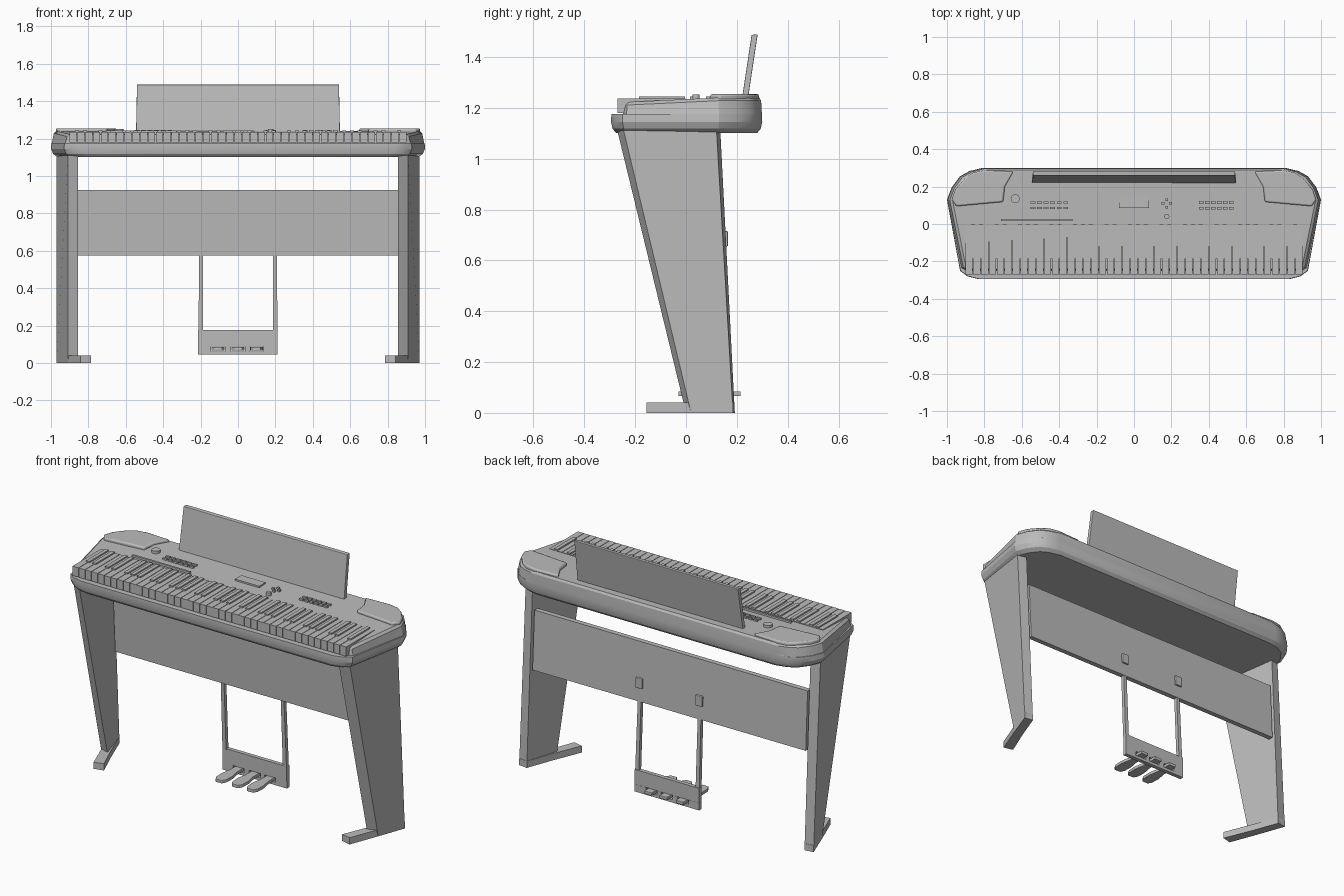
import bpy, bmesh, math
from mathutils import Vector

cube = bpy.data.objects.get("Cube")
if cube:
    bpy.data.objects.remove(cube, do_unlink=True)

grey = bpy.data.materials.new("plain grey")
grey.use_nodes = True
grey.diffuse_color = (0.5, 0.5, 0.5, 1)
grey.node_tree.nodes["Principled BSDF"].inputs["Base Color"].default_value = (0.5, 0.5, 0.5, 1)


def finish(name, bm, bevel=0, smooth=False):
    bmesh.ops.recalc_face_normals(bm, faces=bm.faces)
    mesh = bpy.data.meshes.new(name)
    bm.to_mesh(mesh)
    bm.free()
    mesh.materials.append(grey)
    obj = bpy.data.objects.new(name, mesh)
    bpy.context.collection.objects.link(obj)
    if bevel:
        mod = obj.modifiers.new("soft edges", "BEVEL")
        mod.width, mod.segments = bevel, 2
    if smooth:
        bpy.ops.object.select_all(action="DESELECT")
        obj.select_set(True)
        bpy.context.view_layer.objects.active = obj
        bpy.ops.object.shade_smooth_by_angle(angle=math.radians(25))
    return obj


def loft(bm, rings):
    """Skin a stack of equal-length point rings and cap both ends."""
    loops = [[bm.verts.new(p) for p in ring] for ring in rings]
    for a, b in zip(loops, loops[1:]):
        for i in range(len(a)):
            j = (i + 1) % len(a)
            bm.faces.new((a[i], a[j], b[j], b[i]))
    bm.faces.new(loops[0][::-1])
    bm.faces.new(loops[-1])


def box(bm, x, y, z):
    loft(bm, [[(x[0], y[0], h), (x[1], y[0], h), (x[1], y[1], h), (x[0], y[1], h)] for h in z])


def slab(bm, outline, z0, z1, side=1):
    loft(bm, [[(side * x, y, z) for x, y in outline] for z in (z0, z1)])


def centred(bm, cx, cy, w, d, z0, z1):
    box(bm, (cx - w / 2, cx + w / 2), (cy - d / 2, cy + d / 2), (z0, z1))


# Keyboard case: rounded lower tray, step at the front lip, sloping upper deck
back = [(1.0, 0.13), (0.975, 0.195), (0.93, 0.255), (0.88, 0.283), (0.81, 0.30)]
tray = [(0.83, -0.295), (0.89, -0.28), (0.93, -0.25)] + back
deck = [(0.83, -0.25), (0.9, -0.25), (0.927, -0.235)] + back


def ring(half, sx, sy, height):
    pts = half + [(-x, y) for x, y in reversed(half)]
    return [(x * sx, y * sy, height(y)) for x, y in pts]


def deck_height(y):
    return 1.222 + 0.018 * min(1, max(0, (y + 0.25) / 0.3))


bm = bmesh.new()
loft(bm, [ring(tray, 0.965, 0.93, lambda y: 1.10),
          ring(tray, 0.988, 0.98, lambda y: 1.118),
          ring(tray, 1, 1, lambda y: 1.145),
          ring(tray, 0.998, 0.995, lambda y: 1.175),
          ring(deck, 0.995, 0.995, lambda y: 1.176),
          ring(deck, 0.985, 0.985, lambda y: deck_height(y) - 0.012),
          ring(deck, 0.97, 0.96, deck_height)])
finish("keyboard_case", bm, smooth=True)

# Raised corner covers
cover = [(0.645, 0.28), (0.69, 0.2), (0.7, 0.118), (0.95, 0.095),
         (0.975, 0.13), (0.955, 0.185), (0.905, 0.245), (0.86, 0.275), (0.80, 0.287)]
for side, label in ((1, "left"), (-1, "right")):
    bm = bmesh.new()
    slab(bm, cover, 1.22, 1.254, side)
    finish(label + "_corner_cover", bm, 0.008, True)

# Keys: white keys run from G, black keys skip the B-C and E-F joins
count, start, pitch = 43, -0.903, 0.042
whites, blacks = bmesh.new(), bmesh.new()
for i in range(count):
    x = start + i * pitch
    box(whites, (x + 0.0015, x + pitch - 0.0015), (-0.27, -0.002), (1.18, 1.236))
    if i and i % 7 not in (3, 6):
        centred(blacks, x, -0.094, 0.022, 0.18, 1.22, 1.244)
finish("white_keys", whites)
finish("black_keys", blacks)

# Control panel
bm = bmesh.new()
centred(bm, -0.52, 0.022, 0.38, 0.012, 1.23, 1.244)
for row in (0.085, 0.115):
    for i in range(6):
        centred(bm, -0.54 + i * 0.035, row, 0.026, 0.012, 1.23, 1.245)
        centred(bm, 0.36 + i * 0.032, row, 0.024, 0.014, 1.23, 1.245)
for dx, dy in ((0, 0.02), (0, -0.02), (0.02, 0), (-0.02, 0)):
    centred(bm, 0.175 + dx, 0.11 + dy, 0.014, 0.014, 1.23, 1.245)
finish("panel_buttons", bm)

bm = bmesh.new()
centred(bm, 0, 0.115, 0.16, 0.06, 1.23, 1.243)
finish("display", bm)

for name, x, y, r in (("volume_knob", -0.635, 0.135, 0.024), ("small_knob", 0.175, 0.04, 0.014)):
    bm = bmesh.new()
    circle = [(x + r * math.cos(a * math.tau / 24), y + r * math.sin(a * math.tau / 24))
              for a in range(24)]
    slab(bm, circle, 1.23, 1.252)
    finish(name, bm, smooth=True)

# Music rest leaning backwards
bm = bmesh.new()
loft(bm, [[(-w, y, z), (w, y, z), (w, y + 0.024, z + 0.002), (-w, y + 0.024, z + 0.002)]
          for w, y, z in ((0.545, 0.22, 1.235), (0.54, 0.258, 1.487))])
finish("music_rest", bm, 0.003)

# Tapered legs with feet turned inwards
for side, label in ((1, "left"), (-1, "right")):
    bm = bmesh.new()
    top = [(0.97, 0.12), (0.91, -0.245), (0.855, -0.27), (0.915, 0.135)]
    base = [(0.97, 0.185), (0.91, 0.02), (0.855, 0.0), (0.915, 0.192)]
    loft(bm, [[(side * x, y, z) for x, y in pts] for pts, z in ((base, 0), (top, 1.11))])
    finish(label + "_leg", bm)
    bm = bmesh.new()
    slab(bm, [(0.97, 0.185), (0.91, 0.02), (0.843, -0.155), (0.785, -0.14),
              (0.855, 0.03), (0.915, 0.19)], 0, 0.04, side)
    finish(label + "_foot", bm)

# Back panel between the legs, following the slope of the legs
bm = bmesh.new()
loft(bm, [[(-0.9, y, z), (0.9, y, z), (0.9, y + 0.03, z), (-0.9, y + 0.03, z)]
          for y, z in ((0.129, 0.575), (0.111, 0.925))])
finish("back_panel", bm)

# Pedal frame: two posts, a slotted box and the clips that hold it
pedals = (-0.107, 0, 0.1)
bm = bmesh.new()
for side in (-1, 1):
    loft(bm, [[(side * x, y + d, z) for x, d in ((a, 0), (b, 0), (b, 0.022), (a, 0.022))]
              for a, b, y, z in ((0.187, 0.211, 0.155, 0.17), (0.187, 0.208, 0.134, 0.6))])
low, high = 0.062, 0.088
box(bm, (-0.213, 0.211), (0.158, 0.182), (0.045, low))
box(bm, (-0.213, 0.211), (0.157, 0.181), (high, 0.176))
edges = [-0.213] + [p + s * 0.037 for p in pedals for s in (-1, 1)] + [0.211]
for a, b in zip(edges[::2], edges[1::2]):
    box(bm, (a, b), (0.158, 0.182), (low, high))
finish("pedal_frame", bm)

bm = bmesh.new()
for x in (-0.198, 0.198):
    centred(bm, x, 0.15, 0.045, 0.03, 0.655, 0.715)
finish("frame_clips", bm, 0.004)

# Pedals: tongues widening towards the front
for label, x in zip(("right", "middle", "left"), pedals):
    bm = bmesh.new()
    tongue = [(0.025, 0.215), (0.025, 0.11), (0.036, 0.05), (0.034, -0.005), (0.02, -0.03)]
    slab(bm, [(x + w, y) for w, y in tongue] + [(x - w, y) for w, y in reversed(tongue)],
         0.066, 0.085)
    finish(label + "_pedal", bm, 0.003)
